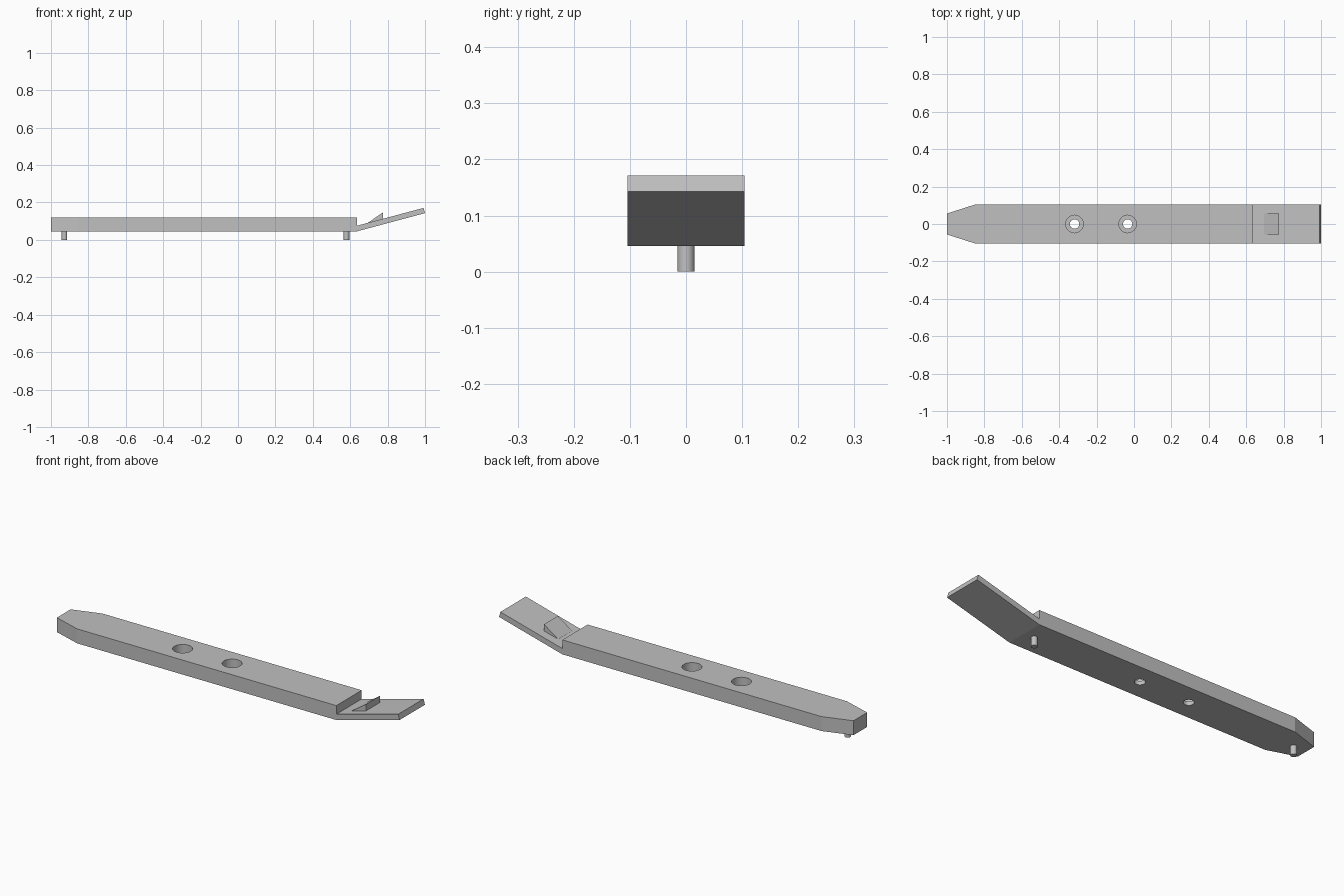
import bpy
import bmesh
import math

cube = bpy.data.objects.get("Cube")
if cube:
    bpy.data.objects.remove(cube, do_unlink=True)

grey = bpy.data.materials.new("light grey")
grey.use_nodes = True
COLOUR = (0.53, 0.53, 0.53, 1)
grey.diffuse_color = COLOUR
grey.node_tree.nodes["Principled BSDF"].inputs["Base Color"].default_value = COLOUR

BASE, TOP, HALF = 0.046, 0.121, 0.104
HINGE = 0.637


def extrude(name, profile, vector):
    """Prism made by sweeping a flat profile along a vector."""
    bm = bmesh.new()
    face = bm.faces.new([bm.verts.new(p) for p in profile])
    geom = bmesh.ops.extrude_face_region(bm, geom=[face])["geom"]
    bmesh.ops.translate(bm, vec=vector,
                        verts=[g for g in geom if isinstance(g, bmesh.types.BMVert)])
    bmesh.ops.recalc_face_normals(bm, faces=bm.faces)
    mesh = bpy.data.meshes.new(name)
    bm.to_mesh(mesh)
    bm.free()
    obj = bpy.data.objects.new(name, mesh)
    bpy.context.collection.objects.link(obj)
    mesh.materials.append(grey)
    return obj


def side_prism(name, outline, half):
    """Prism from an x-z outline, centred across y."""
    return extrude(name, [(x, -half, z) for x, z in outline], (0, 2 * half, 0))


def cylinder(name, x, radius, low, high):
    bpy.ops.mesh.primitive_cylinder_add(vertices=32, radius=radius, depth=high - low,
                                        location=(x, 0, (low + high) / 2))
    obj = bpy.context.object
    obj.name = name
    obj.data.materials.append(grey)
    bpy.ops.object.shade_smooth_by_angle(angle=math.radians(30))
    return obj


# Bar with a tapered nose
half_outline = [(-1, 0.056), (-0.85, HALF), (HINGE, HALF)]
outline = [(x, -y) for x, y in half_outline] + half_outline[::-1]
bar = extrude("bar", [(x, y, BASE) for x, y in outline], (0, 0, TOP - BASE))

# Two counterbored screw holes
for x in (-0.318, -0.034):
    for radius, low in ((0.047, 0.066), (0.025, 0)):
        cutter = cylinder("hole_cutter", x, radius, low, 0.2)
        cutter.hide_render = True
        cutter.hide_set(True)
        cut = bar.modifiers.new("hole", "BOOLEAN")
        cut.object = cutter
        cut.solver = "EXACT"
bpy.context.view_layer.objects.active = bar
bar.select_set(True)
for cut in list(bar.modifiers):
    bpy.ops.object.modifier_apply(modifier=cut.name)
for obj in [o for o in bpy.data.objects if o.name.startswith("hole_cutter")]:
    bpy.data.objects.remove(obj, do_unlink=True)
bpy.ops.object.select_all(action="DESELECT")
bar.select_set(True)
bpy.ops.object.shade_smooth_by_angle(angle=math.radians(15))

# Upturned tongue
side_prism("tongue", [(HINGE, BASE), (1, 0.143), (0.992, 0.171), (HINGE, 0.076)], HALF)

# Catch wedge on the tongue
side_prism("catch", [(0.69, 0.085), (0.775, 0.105), (0.775, 0.147), (0.695, 0.092)], 0.057)

# Locating pins underneath
for name, x in (("nose_pin", -0.928), ("hinge_pin", 0.58)):
    cylinder(name, x, 0.015, 0, BASE + 0.004)
